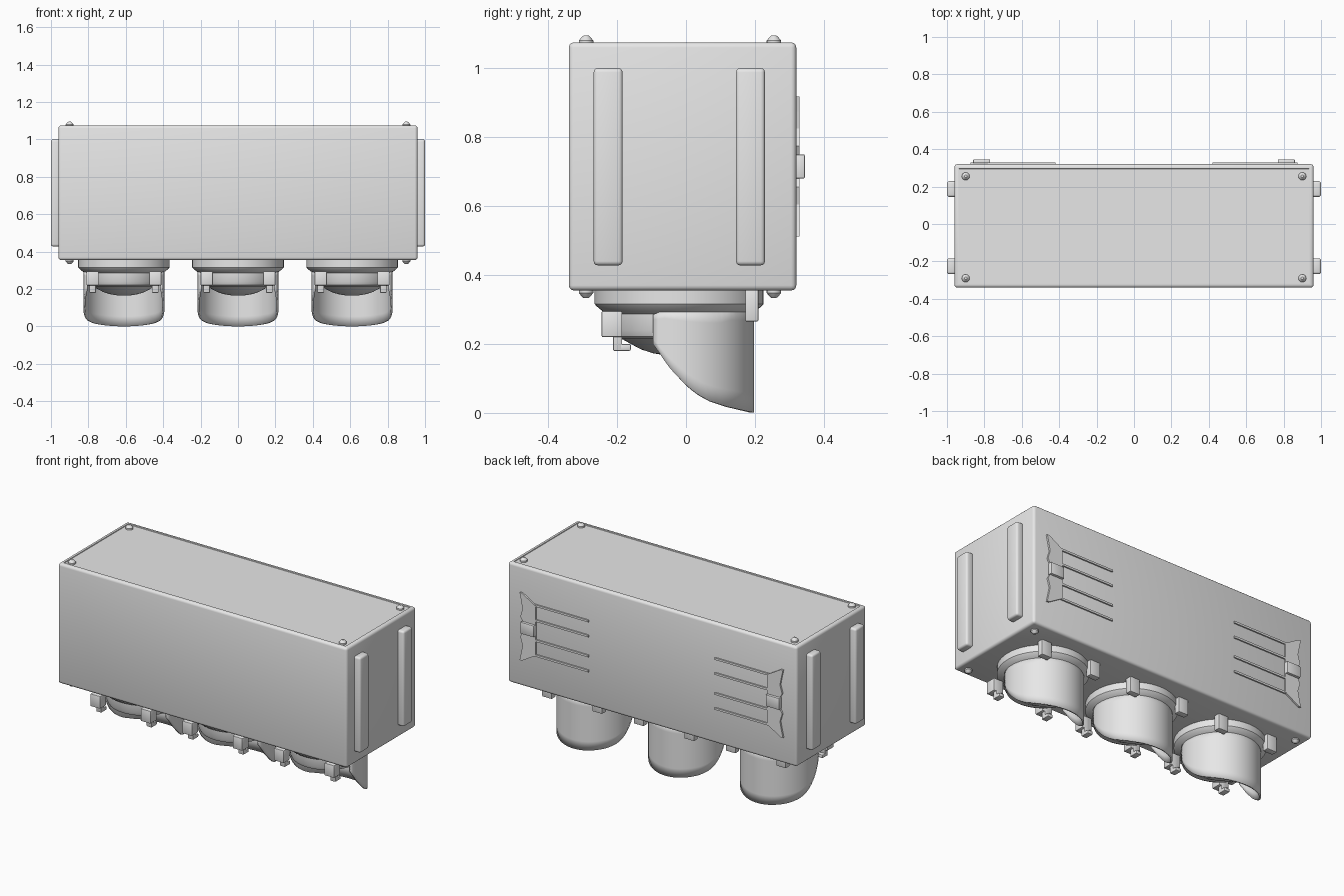
import bpy, bmesh, math
from mathutils import Vector

cube = bpy.data.objects.get("Cube")
if cube:
    bpy.data.objects.remove(cube, do_unlink=True)

grey = bpy.data.materials.new("plain_grey")
grey.use_nodes = True
grey.diffuse_color = (0.8, 0.8, 0.8, 1)
grey.node_tree.nodes["Principled BSDF"].inputs["Base Color"].default_value = (0.8, 0.8, 0.8, 1)


def finish(name, bm, smooth=True):
    bmesh.ops.recalc_face_normals(bm, faces=bm.faces)
    mesh = bpy.data.meshes.new(name)
    bm.to_mesh(mesh)
    bm.free()
    obj = bpy.data.objects.new(name, mesh)
    bpy.context.collection.objects.link(obj)
    mesh.materials.append(grey)
    if smooth:
        bpy.ops.object.select_all(action='DESELECT')
        obj.select_set(True)
        bpy.context.view_layer.objects.active = obj
        bpy.ops.object.shade_smooth_by_angle(angle=math.radians(35))
    return obj


def add_box(bm, lo, hi):
    lo, hi = Vector(lo), Vector(hi)
    verts = bmesh.ops.create_cube(bm, size=1)["verts"]
    for v in verts:
        v.co = (lo + hi) / 2 + v.co * (hi - lo)
    return verts


def box(name, lo, hi, bevel=0.0, segments=2):
    bm = bmesh.new()
    add_box(bm, lo, hi)
    if bevel:
        bmesh.ops.bevel(bm, geom=bm.edges[:], offset=bevel, segments=segments,
                        profile=0.5, affect='EDGES')
    return finish(name, bm)


def lathe(name, profile, x, y, steps=48):
    bm = bmesh.new()
    points = [bm.verts.new((x + r, y, z)) for r, z in profile]
    edges = [bm.edges.new(pair) for pair in zip(points, points[1:])]
    bmesh.ops.spin(bm, geom=points + edges, cent=(x, y, 0), axis=(0, 0, 1),
                   angle=2 * math.pi, steps=steps)
    bmesh.ops.remove_doubles(bm, verts=bm.verts, dist=0.0005)
    return finish(name, bm)


def interpolate(table, value):
    if value <= table[0][0]:
        return table[0][1]
    for (a, za), (b, zb) in zip(table, table[1:]):
        if value <= b:
            return za + (zb - za) * (value - a) / (b - a)
    return table[-1][1]


# Housing with rounded edges and a slightly sunken lid panel
bm = bmesh.new()
add_box(bm, (-0.96, -0.34, 0.355), (0.96, 0.32, 1.075))
bmesh.ops.bevel(bm, geom=bm.edges[:], offset=0.015, segments=3, profile=0.5, affect='EDGES')
lid = [max(bm.faces, key=lambda f: f.calc_center_median().z)]
bmesh.ops.inset_region(bm, faces=lid, thickness=0.012, depth=0)
bmesh.ops.inset_region(bm, faces=lid, thickness=0.002, depth=-0.004)
finish("housing", bm)

# Domed corner screws on the lid and underside
for side in (-1, 1):
    for y in (-0.29, 0.255):
        for label, base, up in (("lid", 1.07, 1), ("underside", 0.358, -1)):
            lathe(label + "_screw", [(0.021, base), (0.021, base + up * 0.01),
                                     (0.013, base + up * 0.02), (0.007, base + up * 0.025),
                                     (0, base + up * 0.025)], side * 0.9, y, 16)

# Upright bars on both ends
for side in (-1, 1):
    for y in (-0.226, 0.187):
        x0, x1 = sorted((side * 0.95, side))
        box("end_bar", (x0, y - 0.042, 0.428), (x1, y + 0.042, 1.0), 0.012, 3)

# Rear latches: wavy plate, catch and four thin rods, mirrored about the middle
MID = 0.715
half = [(0.855, 0.035), (0.87, 0.06), (0.855, 0.11), (0.865, 0.16), (0.875, 0.203), (0.86, 0.203)]
inner = [(0.77, 0.15), (0.77, 0.06)]
upper = half + inner
outline = upper + [(x, -h) for x, h in reversed(upper)]
for side in (-1, 1):
    bm = bmesh.new()
    face = bm.faces.new([bm.verts.new((side * x, 0.318, MID + h)) for x, h in outline])
    moved = bmesh.ops.extrude_face_region(bm, geom=[face])["geom"]
    bmesh.ops.translate(bm, vec=(0, 0.012, 0),
                        verts=[g for g in moved if isinstance(g, bmesh.types.BMVert)])
    finish("latch_plate", bm, False)
    x0, x1 = sorted((side * 0.77, side * 0.86))
    box("latch_catch", (x0, 0.318, 0.68), (x1, 0.345, 0.75), 0.004)
    x0, x1 = sorted((side * 0.42, side * 0.78))
    for h in (-0.15, -0.06, 0.06, 0.15):
        box("latch_rod", (x0, 0.317, MID + h - 0.006), (x1, 0.328, MID + h + 0.006))

# Lamps with lens, visor and clips
CY = -0.02
R = 0.217
flange = [(0.0, 0.357), (0.245, 0.357), (0.245, 0.316), (0.24, 0.31), (0.222, 0.295), (0.208, 0.287),
          (0.205, 0.24), (0.197, 0.222), (0.18, 0.214), (0.15, 0.213)]
lens = [(0.165, 0.214), (0.14, 0.2), (0.11, 0.184), (0.075, 0.173), (0.04, 0.167), (0, 0.165)]
lower_edge = [(-0.095, 0.2), (-0.05, 0.133), (0, 0.08), (0.035, 0.053), (0.07, 0.034),
              (0.12, 0.018), (0.2, 0.0)]
upper_edge = [(-0.095, 0.285), (-0.06, 0.3), (0.1, 0.308), (0.13, 0.32)]
for x in (-0.61, 0, 0.61):
    lathe("lamp_flange", flange, x, CY)
    lathe("lamp_lens", lens, x, CY)

    # Visor: wrapped sheet with a swept lower edge
    bm = bmesh.new()
    columns, rows = 48, 6
    start, end = math.radians(-20.5), math.radians(200.5)
    grid = []
    for i in range(columns + 1):
        a = start + (end - start) * i / columns
        y = CY + R * math.sin(a)
        top, bottom = interpolate(upper_edge, y), interpolate(lower_edge, y)
        grid.append([bm.verts.new((x + R * math.cos(a), y, top + (bottom - top) * j / rows))
                     for j in range(rows + 1)])
    for a, b in zip(grid, grid[1:]):
        for j in range(rows):
            bm.faces.new((a[j], a[j + 1], b[j + 1], b[j]))
    visor = finish("visor", bm)
    shell = visor.modifiers.new("thickness", 'SOLIDIFY')
    shell.thickness = 0.01
    # keep the sheet's outer surface and thicken towards the lens
    outward = visor.data.polygons[0].normal.dot(visor.data.polygons[0].center - Vector((x, CY, 0)))
    shell.offset = -1 if outward > 0 else 1

    for side in (-1, 1):
        def clip(name, near, far, y0, y1, z0, z1):
            x0, x1 = sorted((x + side * near, x + side * far))
            box(name, (x0, y0, z0), (x1, y1, z1), 0.004)
        clip("rear_clip", 0.135, 0.2, 0.172, 0.21, 0.265, 0.358)
        clip("front_clip_block", 0.135, 0.2, -0.245, -0.185, 0.22, 0.295)
        clip("front_clip_stem", 0.15, 0.185, -0.212, -0.185, 0.182, 0.29)
        clip("front_clip_hook", 0.15, 0.185, -0.212, -0.16, 0.18, 0.2)
